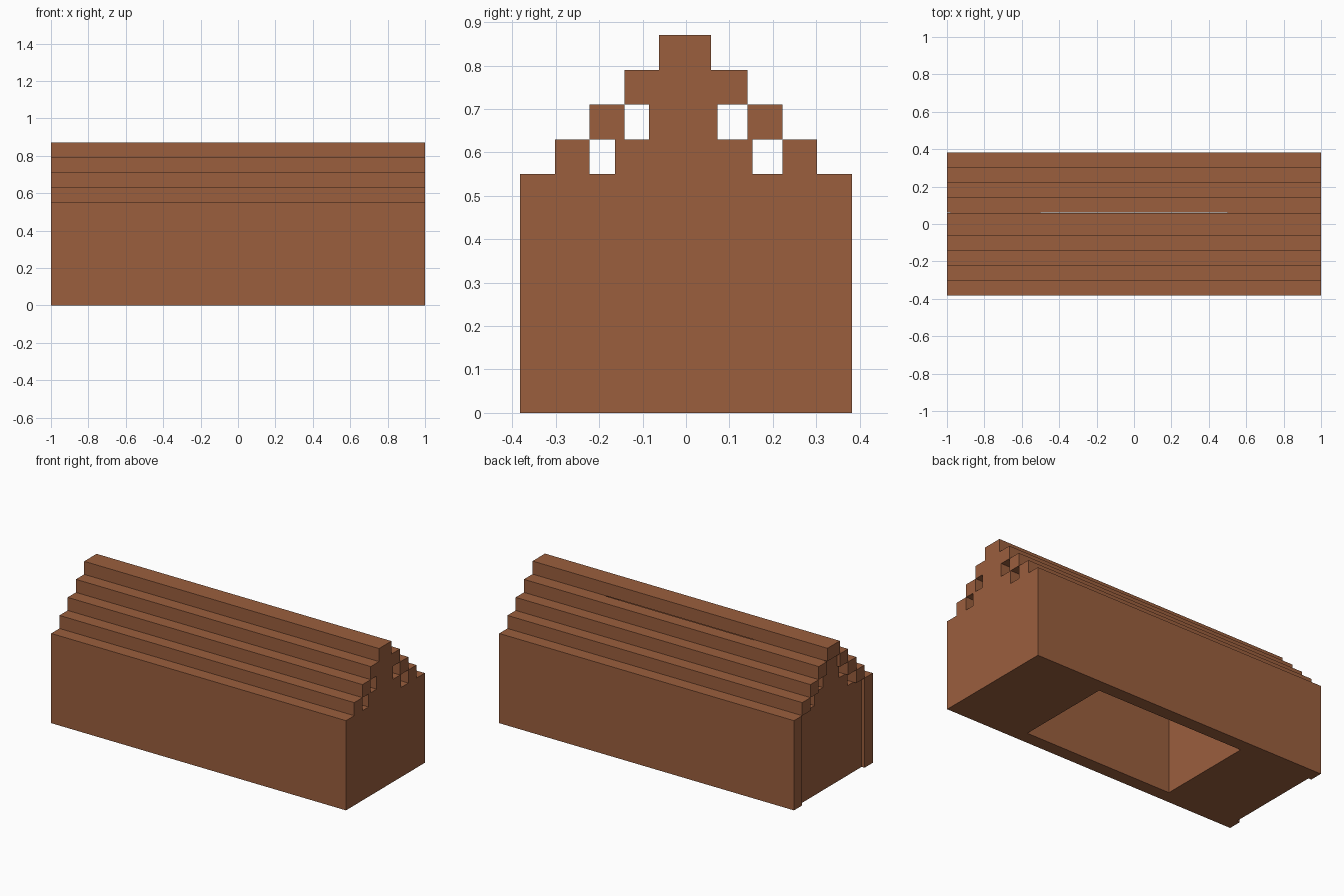
import bpy

if "Cube" in bpy.data.objects:
    bpy.data.objects.remove(bpy.data.objects["Cube"])

brown = bpy.data.materials.new("brown_wood")
brown.diffuse_color = (0.328, 0.114, 0.048, 1)
brown.use_nodes = True
brown.node_tree.nodes["Principled BSDF"].inputs["Base Color"].default_value = brown.diffuse_color


def box(name, x, y, z):
    """Box from (min, max) ranges on each axis."""
    verts = [(a, b, c) for c in z for b in y for a in x]
    faces = [(0, 2, 3, 1), (4, 5, 7, 6), (0, 1, 5, 4),
             (2, 6, 7, 3), (0, 4, 6, 2), (1, 3, 7, 5)]
    mesh = bpy.data.meshes.new(name)
    mesh.from_pydata(verts, [], faces)
    mesh.materials.append(brown)
    obj = bpy.data.objects.new(name, mesh)
    bpy.context.collection.objects.link(obj)
    return obj


STEP = 0.08
EAVE = 0.55

# Long side walls and the stepped roof boards resting above them
for side, label in ((-1, "front"), (1, "back")):
    box(f"{label}_wall", (-1, 1), sorted((side * 0.302, side * 0.382)), (0, EAVE))
    for i in range(3):
        inner = 0.222 - i * STEP
        z = EAVE + i * STEP
        box(f"{label}_roof_board_{i + 1}", (-1, 1),
            sorted((side * inner, side * (inner + STEP))), (z, z + STEP))

# Ridge beam
box("ridge_beam", (-1, 1), (-0.062, 0.058), (0.79, 0.87))

# Thick stepped gable ends; the left one sits slightly back from the wall ends
for label, x in (("left", (-0.98, -0.5)), ("right", (0.5, 1))):
    box(f"{label}_end_block", x, (-0.302, 0.302), (0, EAVE))
    box(f"{label}_gable_low", x, (-0.163, 0.153), (EAVE, 0.63))
    box(f"{label}_gable_middle", x, (-0.085, 0.073), (0.63, 0.71))
    box(f"{label}_gable_top", x, (-0.062, 0.062), (0.71, 0.79))
